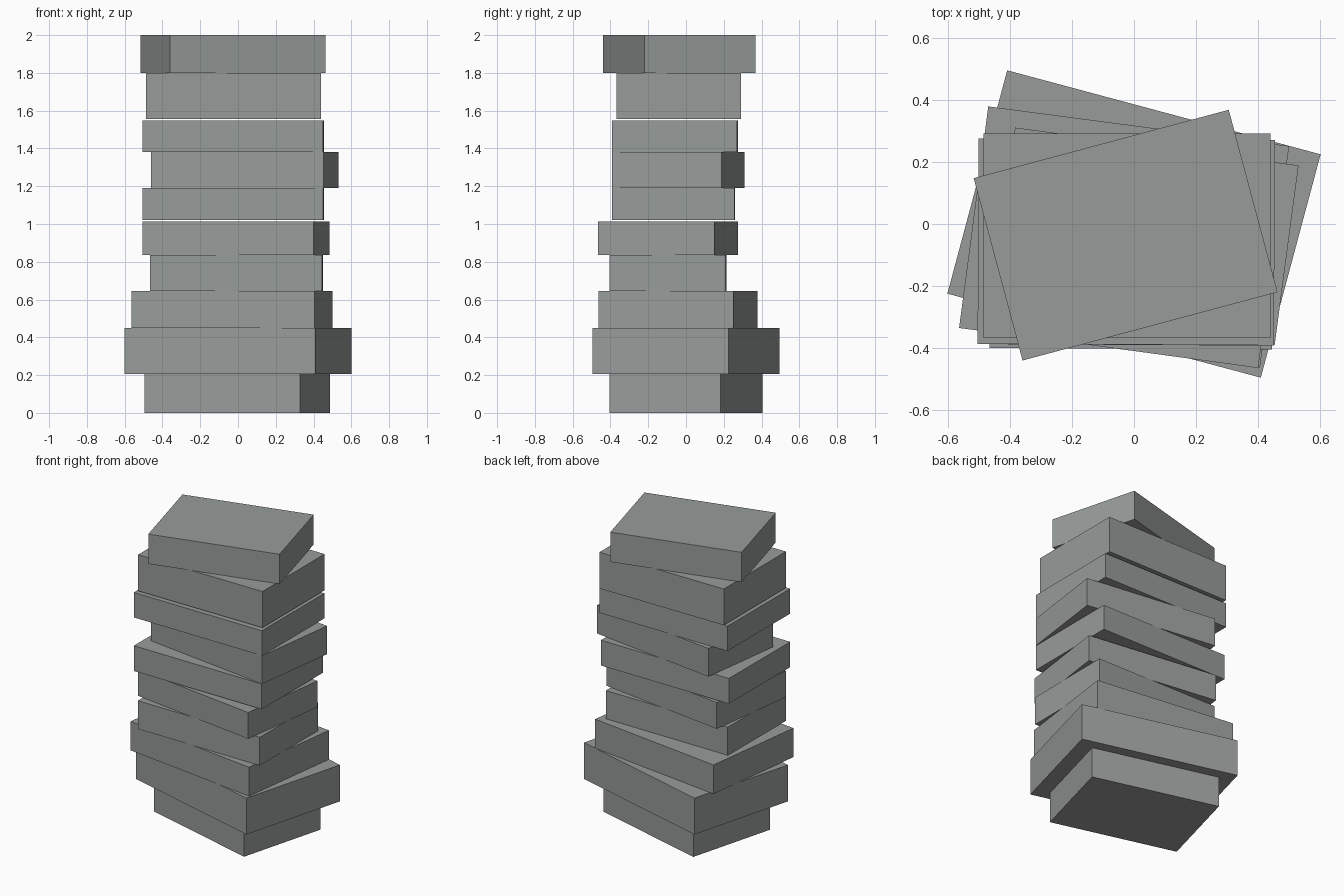
import bpy
from math import radians

cube = bpy.data.objects.get("Cube")
if cube:
    bpy.data.objects.remove(cube, do_unlink=True)

# Single stone colour
stone = bpy.data.materials.new("grey stone")
stone.use_nodes = True
colour = (0.31, 0.33, 0.32, 1)
stone.diffuse_color = colour
stone.node_tree.nodes["Principled BSDF"].inputs["Base Color"].default_value = colour


def slab(name, bottom, top, centre, size, turn):
    """Box between two heights, turned about its own vertical axis."""
    bpy.ops.mesh.primitive_cube_add(
        size=1, location=(*centre, (bottom + top) / 2), rotation=(0, 0, radians(turn)))
    obj = bpy.context.object
    obj.name = name
    obj.scale = (*size, top - bottom)
    bpy.ops.object.transform_apply(location=False, rotation=False, scale=True)
    obj.data.materials.append(stone)


# Stack from the ground up: name, bottom, top, centre, width and depth, turn
slab("base_slab", 0, .205, (-.004, -.001), (.853, .61), -15)
slab("wide_slab", .205, .45, (0, 0), (1.047, .746), -15)
slab("third_slab", .45, .645, (-.032, -.042), (.979, .721), -7.5)
slab("fourth_slab", .645, .835, (-.008, -.095), (.912, .615), -.4)
slab("fifth_slab", .835, 1.012, (-.01, -.095), (.914, .621), -7.8)
slab("sixth_slab", 1.02, 1.19, (-.025, -.066), (.956, .648), -.3)
slab("seventh_slab", 1.19, 1.38, (.035, -.04), (.923, .585), -7.6)
slab("eighth_slab", 1.38, 1.548, (-.025, -.058), (.956, .662), -.3)
slab("ninth_slab", 1.556, 1.80, (-.023, -.038), (.926, .66), 0)
slab("top_slab", 1.80, 2, (-.027, -.036), (.852, .609), 15)
